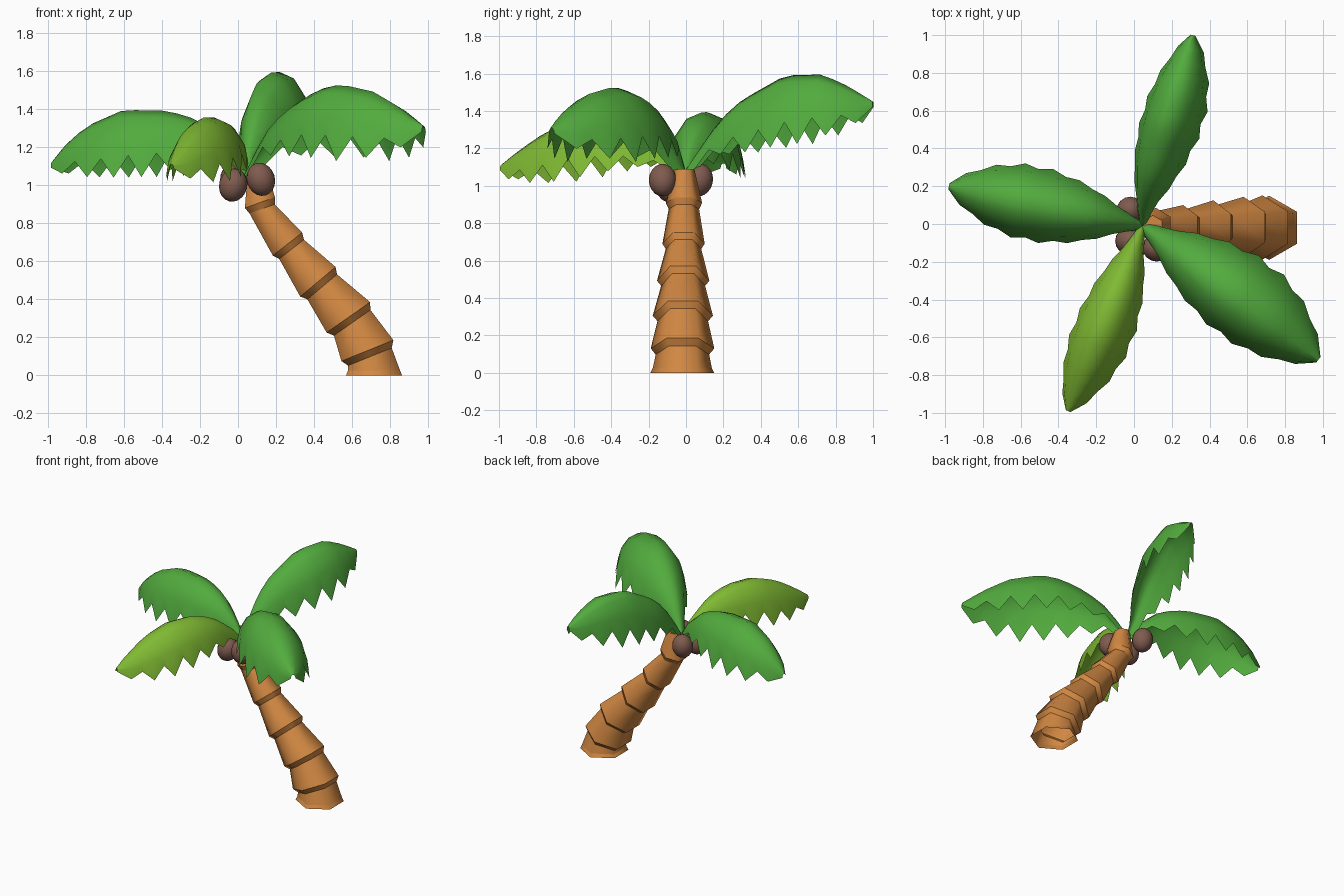
import bpy, bmesh, math
from mathutils import Vector

if "Cube" in bpy.data.objects:
    bpy.data.objects.remove(bpy.data.objects["Cube"])


def material(name, rgb):
    m = bpy.data.materials.new(name)
    m.diffuse_color = (*rgb, 1)
    m.use_nodes = True
    m.node_tree.nodes["Principled BSDF"].inputs["Base Color"].default_value = m.diffuse_color
    return m


BARK = material("bark brown", (0.64, 0.245, 0.055))
NUT = material("coconut brown", (0.215, 0.105, 0.078))
GREEN = material("leaf green", (0.085, 0.41, 0.048))
LIME = material("leaf lime", (0.215, 0.49, 0.033))


def finish(bm, name, mat, angle):
    me = bpy.data.meshes.new(name)
    bm.to_mesh(me)
    bm.free()
    me.materials.append(mat)
    ob = bpy.data.objects.new(name, me)
    bpy.context.collection.objects.link(ob)
    bpy.ops.object.select_all(action='DESELECT')
    ob.select_set(True)
    bpy.context.view_layer.objects.active = ob
    bpy.ops.object.shade_smooth_by_angle(angle=math.radians(angle), keep_sharp_edges=True)
    return ob


def lerp(keys, t):
    for (a, va), (b, vb) in zip(keys, keys[1:]):
        if t <= b:
            return va + (vb - va) * (t - a) / (b - a)
    return keys[-1][1]


# Trunk: six stacked hexagonal segments, each stepping out over the one below
def trunk():
    # x, z, radius, tilt in degrees of each wide ring
    rings = [(0.68, 0.13, 0.170, 22), (0.58, 0.305, 0.161, 35),
             (0.42, 0.492, 0.140, 40), (0.26, 0.69, 0.113, 38),
             (0.115, 0.908, 0.097, 20)]
    path = [(0.715, 0, 0.17, 0), (0.715, 0.025, 0.158, 0)]
    for x, z, r, tilt in rings:
        a = math.radians(tilt)
        path.append((x + 0.035 * math.sin(a), z - 0.035 * math.cos(a), r * 0.84, tilt))
        path.append((x, z, r, tilt))
    path.append((0.10, 1.085, 0.055, 5))
    bm = bmesh.new()
    loops = []
    for x, z, r, tilt in path:
        a = math.radians(tilt)
        y0 = -0.02 + 0.01 * z
        loop = []
        for k in range(6):
            p = math.radians(30 + 60 * k)
            c = r * math.cos(p)
            loop.append(bm.verts.new((x + c * math.cos(a), y0 + r * math.sin(p),
                                      z + c * math.sin(a))))
        loops.append(loop)
    for lo, hi in zip(loops, loops[1:]):
        for k in range(6):
            j = (k + 1) % 6
            bm.faces.new((lo[k], lo[j], hi[j], hi[k]))
    bm.faces.new(loops[-1])        # the foot stays open, as in a hollow trunk
    # crease every ring so that only the sides round off
    for loop in loops:
        for k in range(6):
            bm.edges.get((loop[k], loop[(k + 1) % 6])).smooth = False
    finish(bm, "trunk", BARK, 100)


# Leaf: arched ridge with two rounded, drooping sides that end in teeth
WIDTH = [(0, 0.1), (0.06, 0.2), (0.14, 0.4), (0.3, 0.78), (0.48, 1), (0.66, 1),
         (0.8, 0.79), (0.92, 0.47), (1, 0.08)]
# fraction of half width, fraction of drop
SECTION = [(-1, 1), (-0.8, 0.42), (-0.42, 0.1), (0, 0), (0.42, 0.1), (0.8, 0.42), (1, 1)]


def leaf(name, mat, tip, ridge, left, right, drop, bow=0, teeth=7):
    base = Vector((0.045, -0.01, 0))
    span = Vector((tip[0], tip[1], 0)) - base
    d = span.normalized()
    n = Vector((d.y, -d.x, 0))
    bm = bmesh.new()
    rows = []
    steps = teeth * 2
    for i in range(steps + 1):
        t = i / steps
        w = lerp(WIDTH, t)
        c = base + span * t + Vector((0, 0, lerp(ridge, t)))
        c += n * bow * math.sin(math.pi * t ** 0.6)
        point = i % 2 == 1 or t < 0.12 or i == steps
        row = []
        for a, b in SECTION:
            fw, fd = a, b
            if abs(a) == 1 and not point:      # notch between two teeth
                fw, fd = a * 0.92, 0.68
            side = left if a < 0 else right
            row.append(bm.verts.new(c + n * side * w * fw - Vector((0, 0, drop * w * fd))))
        rows.append(row)
    for p, q in zip(rows, rows[1:]):
        for k in range(len(SECTION) - 1):
            bm.faces.new((p[k], p[k + 1], q[k + 1], q[k]))
    bm.normal_update()
    if sum(f.normal.z for f in bm.faces) < 0:
        bmesh.ops.reverse_faces(bm, faces=bm.faces[:])
    finish(bm, name, mat, 170)


# Coconuts: slightly tall ellipsoids under the crown
def coconut(name, loc, lean):
    bm = bmesh.new()
    bmesh.ops.create_uvsphere(bm, u_segments=16, v_segments=10, radius=1)
    ob = finish(bm, name, NUT, 60)
    ob.location = loc
    ob.scale = (0.074, 0.074, 0.088)
    ob.rotation_euler = lean


trunk()
leaf("back_leaf", GREEN, (0.31, 1.0),
     [(0, 1.07), (0.08, 1.2), (0.18, 1.35), (0.3, 1.46), (0.53, 1.59), (0.73, 1.595),
      (0.87, 1.53), (1, 1.45)], 0.13, 0.2, 0.37, bow=-0.03)
leaf("left_leaf", GREEN, (-0.98, 0.2),
     [(0, 1.07), (0.08, 1.2), (0.24, 1.34), (0.4, 1.39), (0.63, 1.395), (0.82, 1.31),
      (0.94, 1.2), (1, 1.12)], 0.2, 0.2, 0.35)
leaf("front_leaf", LIME, (-0.35, -0.99),
     [(0, 1.07), (0.08, 1.17), (0.24, 1.3), (0.4, 1.355), (0.58, 1.355), (0.75, 1.29),
      (0.9, 1.19), (1, 1.11)], 0.18, 0.145, 0.31)
leaf("right_leaf", GREEN, (0.975, -0.72),
     [(0, 1.07), (0.06, 1.18), (0.16, 1.33), (0.27, 1.42), (0.4, 1.5), (0.53, 1.53),
      (0.72, 1.49), (0.86, 1.41), (1, 1.31)], 0.25, 0.21, 0.38)

coconut("coconut_left", (-0.025, -0.09, 1.0), (0, 0.25, 0))
coconut("coconut_front", (0.12, -0.125, 1.03), (0, -0.3, 0))
coconut("coconut_back", (-0.02, 0.07, 1.03), (-0.2, 0, 0))
